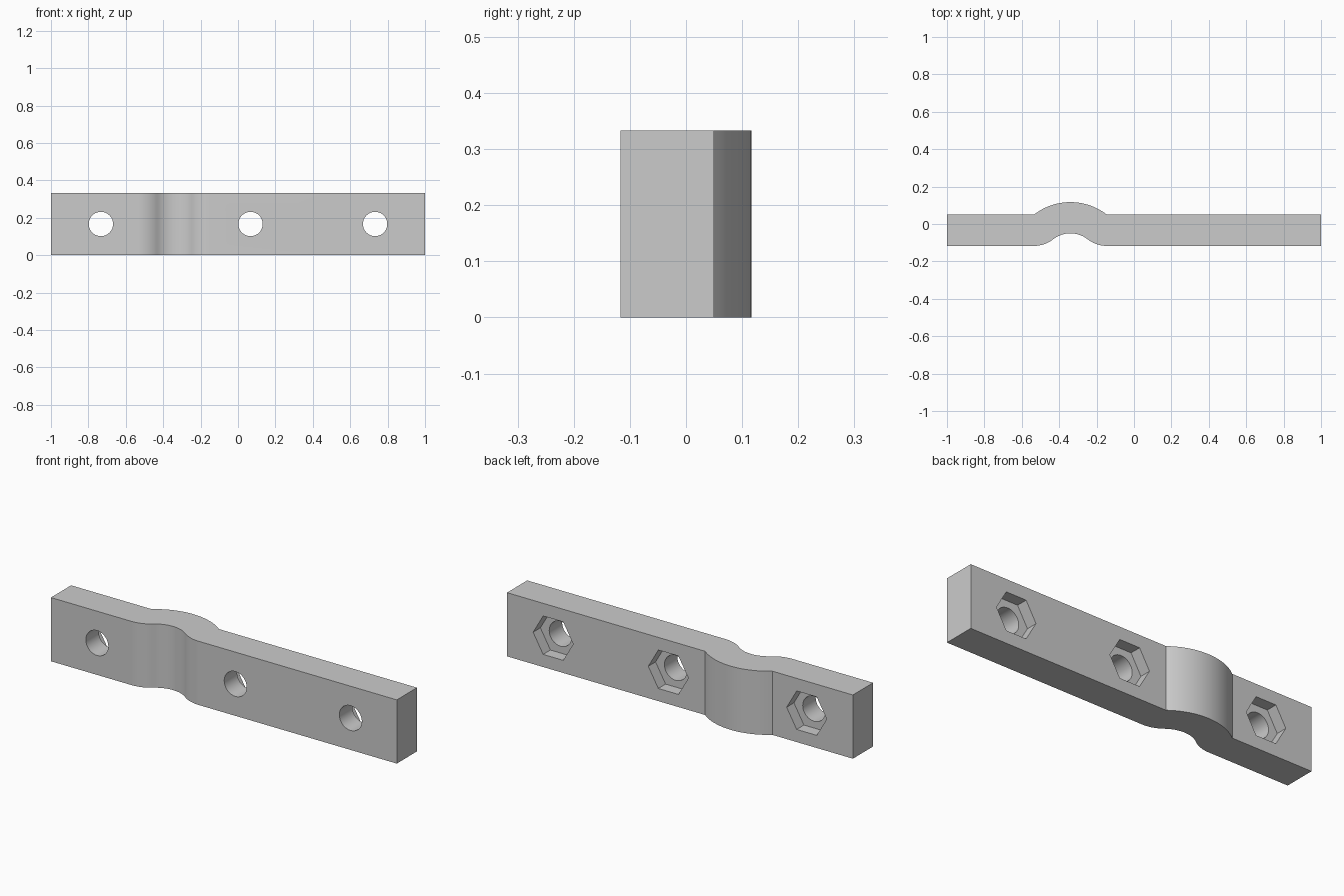
import bpy
import bmesh
from math import sin, cos, pi, atan2
from mathutils import Matrix

cube = bpy.data.objects.get("Cube")
if cube:
    bpy.data.objects.remove(cube, do_unlink=True)

HEIGHT = 0.333
FRONT, BACK = -0.117, 0.05
THICK = BACK - FRONT
BEND_X, BEND_Y = -0.34, -0.2      # shared centre of both bend arcs
INNER_R = 0.15
OUTER_R = INNER_R + THICK
HALF = (OUTER_R ** 2 - (BACK - BEND_Y) ** 2) ** 0.5
HOLES = (-0.733, 0.067, 0.733)
NUT_DEPTH = 0.06

grey = bpy.data.materials.new("plain grey")
grey.use_nodes = True
colour = (0.6, 0.6, 0.6, 1)
grey.diffuse_color = colour
grey.node_tree.nodes["Principled BSDF"].inputs["Base Color"].default_value = colour


def arc(cx, cy, r, start, end, n=14):
    """Points along a circular arc from start to end angle."""
    angles = [start + (end - start) * i / n for i in range(n + 1)]
    return [(cx + r * cos(a), cy + r * sin(a)) for a in angles]


def make_object(name, bm):
    bmesh.ops.recalc_face_normals(bm, faces=bm.faces)
    mesh = bpy.data.meshes.new(name)
    bm.to_mesh(mesh)
    bm.free()
    mesh.materials.append(grey)
    ob = bpy.data.objects.new(name, mesh)
    bpy.context.collection.objects.link(ob)
    return ob


# Plan outline of the bar: front edge with a filleted dip, back edge with a bump
a = atan2(BACK - BEND_Y, HALF)
outline = [(-1, FRONT)]
outline += arc(BEND_X - HALF, BACK, THICK, -pi / 2, -a)
outline += arc(BEND_X, BEND_Y, INNER_R, pi - a, a, 24)[1:-1]
outline += arc(BEND_X + HALF, BACK, THICK, pi + a, 1.5 * pi)
outline += [(1, FRONT), (1, BACK)]
outline += arc(BEND_X, BEND_Y, OUTER_R, a, pi - a, 28)
outline += [(-1, BACK)]

bm = bmesh.new()
base = bm.faces.new([bm.verts.new((x, y, 0)) for x, y in outline])
grown = bmesh.ops.extrude_face_region(bm, geom=[base])
top = [v for v in grown["geom"] if isinstance(v, bmesh.types.BMVert)]
bmesh.ops.translate(bm, verts=top, vec=(0, 0, HEIGHT))
bar = make_object("bent_bar", bm)


def cutter(name, sides, radius, y0, y1):
    """Prisms along y at every hole position, with corners facing +x and -x."""
    bm = bmesh.new()
    for x in HOLES:
        place = (Matrix.Translation((x, (y0 + y1) / 2, HEIGHT / 2))
                 @ Matrix.Rotation(pi / 2, 4, 'X'))
        made = bmesh.ops.create_cone(bm, cap_ends=True, segments=sides,
                                     radius1=radius, radius2=radius, depth=y1 - y0)
        # turn the prism so its first corner lies on the x axis
        v = made["verts"][0].co
        turn = Matrix.Rotation(-atan2(v.y, v.x), 4, 'Z')
        bmesh.ops.transform(bm, matrix=place @ turn, verts=made["verts"])
    ob = make_object(name, bm)
    ob.hide_render = True
    return ob


# Bolt holes right through, hexagonal nut pockets from the back
cutters = [cutter("bolt_hole_cutter", 40, 0.065, -0.3, 0.3),
           cutter("nut_pocket_cutter", 6, 0.116, BACK - NUT_DEPTH, 0.3)]
bpy.context.view_layer.objects.active = bar
bar.select_set(True)
for c in cutters:
    mod = bar.modifiers.new(c.name, 'BOOLEAN')
    mod.operation = 'DIFFERENCE'
    mod.solver = 'EXACT'
    mod.object = c
    bpy.ops.object.modifier_apply(modifier=mod.name)
for c in cutters:
    bpy.data.objects.remove(c, do_unlink=True)

bpy.ops.object.shade_smooth_by_angle(angle=pi / 6)
